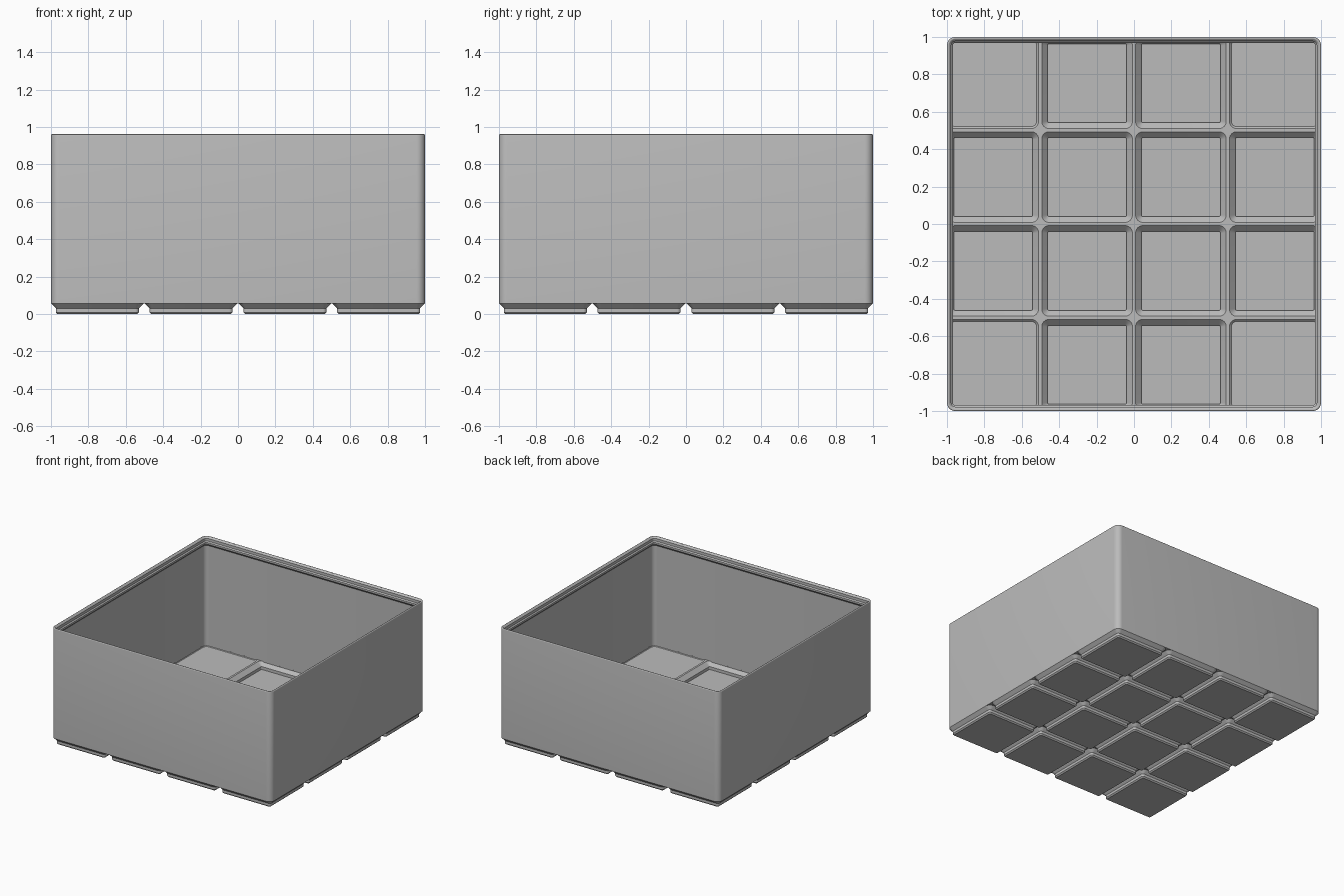
import bpy, bmesh, math

if "Cube" in bpy.data.objects:
    bpy.data.objects.remove(bpy.data.objects["Cube"], do_unlink=True)

S = 2 / 167.5          # millimetres to scene units
PITCH = 42             # cell spacing
HALF = 83.75           # half width of the box
WALL = 0.95

grey = bpy.data.materials.new("plain_grey")
grey.use_nodes = True
colour = (0.5, 0.5, 0.5, 1)
grey.diffuse_color = colour
grey.node_tree.nodes["Principled BSDF"].inputs["Base Color"].default_value = colour


def ring(bm, half, radius, z, cx, cy, steps=8):
    """Rounded square of vertices at height z."""
    verts = []
    for corner in range(4):
        mid = math.radians(45 + 90 * corner)
        ox = math.copysign(half - radius, math.cos(mid))
        oy = math.copysign(half - radius, math.sin(mid))
        for i in range(steps + 1):
            a = math.pi / 2 * (corner + i / steps)
            verts.append(bm.verts.new(((cx + ox + radius * math.cos(a)) * S,
                                       (cy + oy + radius * math.sin(a)) * S, z * S)))
    return verts


def loft(bm, profile, cx=0, cy=0):
    """Skin through (half, radius, z) rounded squares and cap both ends."""
    rings = [ring(bm, *p, cx, cy) for p in profile]
    n = len(rings[0])
    for low, high in zip(rings, rings[1:]):
        for i in range(n):
            j = (i + 1) % n
            bm.faces.new((low[i], low[j], high[j], high[i]))
    bm.faces.new(rings[0][::-1])
    bm.faces.new(rings[-1])


def make(name, profile, centres=((0, 0),)):
    bm = bmesh.new()
    for c in centres:
        loft(bm, profile, *c)
    bmesh.ops.recalc_face_normals(bm, faces=bm.faces)
    mesh = bpy.data.meshes.new(name)
    bm.to_mesh(mesh)
    bm.free()
    mesh.materials.append(grey)
    ob = bpy.data.objects.new(name, mesh)
    bpy.context.collection.objects.link(ob)
    return ob


def boolean(ob, cutter, operation):
    mod = ob.modifiers.new("cut", 'BOOLEAN')
    mod.operation, mod.object, mod.solver = operation, cutter, 'EXACT'
    bpy.context.view_layer.objects.active = ob
    bpy.ops.object.modifier_apply(modifier=mod.name)
    bpy.data.objects.remove(cutter, do_unlink=True)


def inset(d, z):
    """Profile point at distance d inside the outer wall."""
    return (HALF - d, max(3.75 - d, 0.3), z)


cells = [((i - 1.5) * PITCH, (j - 1.5) * PITCH) for i in range(4) for j in range(4)]

# Feet: stepped outside, hollow inside with a thin floor
foot_out = [(17.8, 0.8, 0), (18.6, 1.6, 0.8), (18.6, 1.6, 2.6), (20.75, 3.75, 4.75)]
foot_in = [(19.4, 2.4, 4.75), (17.65, 0.65, 3.0), (17.65, 0.65, 1.0)]
feet = make("feet", foot_out + foot_in, cells)

# Box body with a rounded rim
RIM = 79.95
fillet = [inset(0.6 - 0.6 * math.cos(a), RIM + 0.6 * math.sin(a))
          for a in (math.radians(135 * k / 6) for k in range(7))]
body = make("box_shell", [inset(0, 4.75)] + fillet)

# Cavity with stepped stacking lip, open above the rib tops
cavity = make("cavity_cutter", [
    inset(WALL, 5.65), inset(WALL, 74.15), inset(2.6, 75.8), inset(2.6, 77),
    inset(1.9, 77.7), inset(1.9, 79.5), inset(1.024, 80.376), inset(0.7, 80.7)])
boolean(body, cavity, 'DIFFERENCE')

# Pockets through the floor, kept inside the walls, leaving ribs between them
pockets = make("pocket_cutter", [(18.4, 1.4, 3.75), (20.3, 3.3, 5.65), (20.3, 3.3, 7)], cells)
column = make("column_cutter", [inset(WALL + 0.01, 2), inset(WALL + 0.01, 9)])
boolean(pockets, column, 'INTERSECT')
boolean(body, pockets, 'DIFFERENCE')

# Smooth rounded corners, crisp edges
for ob in (feet, body):
    bpy.ops.object.select_all(action='DESELECT')
    ob.select_set(True)
    bpy.context.view_layer.objects.active = ob
    bpy.ops.object.shade_smooth_by_angle(angle=math.radians(30))
